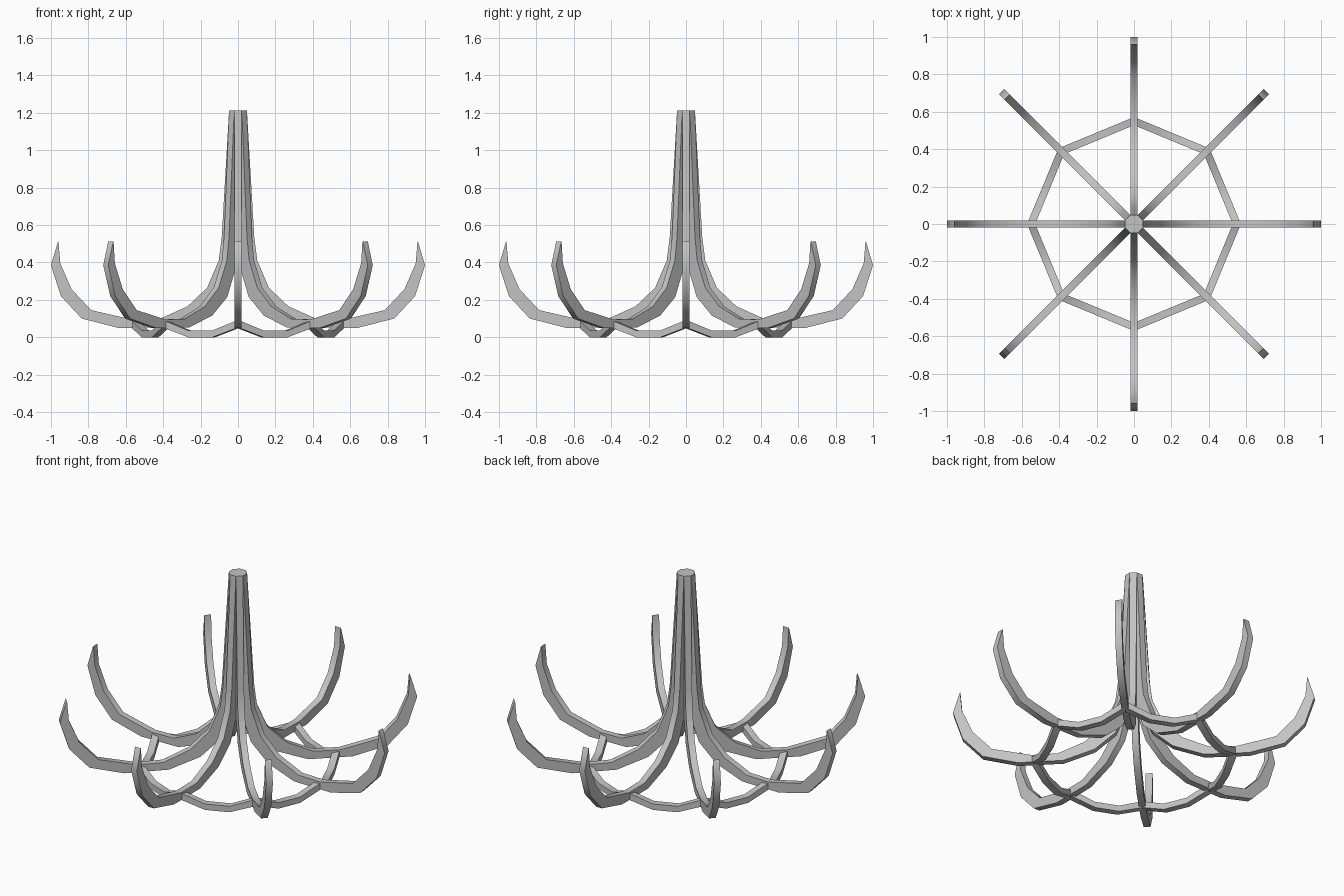
import bpy, bmesh, math
from mathutils import Matrix, Vector

cube = bpy.data.objects.get("Cube")
if cube:
    bpy.data.objects.remove(cube, do_unlink=True)

metal = bpy.data.materials.new("grey_metal")
metal.use_nodes = True
GREY = (0.55, 0.55, 0.55, 1)
metal.diffuse_color = GREY
metal.node_tree.nodes["Principled BSDF"].inputs["Base Color"].default_value = GREY

COUNT = 8
STEP = math.tau / COUNT
ARM_HALF = 0.019
BRACE_HALF = 0.02


def strip(name, upper, lower, half, turn):
    """Bar whose side outline runs along paired upper and lower (r, z) points."""
    bm = bmesh.new()
    rows = []
    for (ru, zu), (rl, zl) in zip(upper, lower):
        rows.append([bm.verts.new(p) for p in (
            (ru, -half, zu), (ru, half, zu), (rl, half, zl), (rl, -half, zl))])
    for a, b in zip(rows, rows[1:]):
        for i in range(4):
            j = (i + 1) % 4
            bm.faces.new((a[i], a[j], b[j], b[i]))
    bm.faces.new(rows[0][::-1])
    bm.faces.new(rows[-1])
    bm.transform(turn)
    return finish(name, bm)


def finish(name, bm):
    bmesh.ops.recalc_face_normals(bm, faces=bm.faces)
    mesh = bpy.data.meshes.new(name)
    bm.to_mesh(mesh)
    bm.free()
    mesh.materials.append(metal)
    obj = bpy.data.objects.new(name, mesh)
    bpy.context.collection.objects.link(obj)
    bpy.ops.object.select_all(action="DESELECT")
    obj.select_set(True)
    bpy.context.view_layer.objects.active = obj
    bpy.ops.object.shade_smooth_by_angle(angle=math.radians(40))
    return obj


# Arm outline: down the stem, along the bottom and up to the pointed tip
upper = [(0.048, 1.21), (0.087, 0.535), (0.103, 0.41), (0.165, 0.265), (0.27, 0.165),
         (0.42, 0.098), (0.567, 0.095), (0.785, 0.145), (0.89, 0.257), (0.95, 0.395),
         (0.96, 0.513)]
lower = [(0.0, 1.21), (0.015, 0.48), (0.035, 0.37), (0.1, 0.215), (0.215, 0.115),
         (0.39, 0.052), (0.64, 0.05), (0.835, 0.1), (0.947, 0.22), (1.0, 0.385),
         (0.963, 0.51)]

# Sagging brace between neighbouring arms
RING = 0.55
chord = RING * math.sin(STEP / 2)
apothem = RING * math.cos(STEP / 2)
brace_top = [(-chord, 0.09), (-chord / 3, 0.036), (chord / 3, 0.036), (chord, 0.09)]
brace_bottom = [(-chord, 0.05), (-chord / 3, 0), (chord / 3, 0), (chord, 0.05)]

for i in range(COUNT):
    strip(f"arm_{i + 1}", upper, lower, ARM_HALF, Matrix.Rotation(i * STEP, 4, "Z"))
    place = (Matrix.Rotation((i + 0.5) * STEP, 4, "Z")
             @ Matrix.Translation(Vector((apothem, 0, 0)))
             @ Matrix.Rotation(math.pi / 2, 4, "Z"))
    strip(f"brace_{i + 1}", brace_top, brace_bottom, BRACE_HALF, place)

# Octagonal cap closing the top of the stem
bm = bmesh.new()
bmesh.ops.create_cone(bm, cap_ends=True, segments=COUNT, depth=0.03,
                      radius1=0.052, radius2=0.052,
                      matrix=Matrix.Translation((0, 0, 1.196))
                      @ Matrix.Rotation(STEP / 2, 4, "Z"))
finish("stem_cap", bm)
